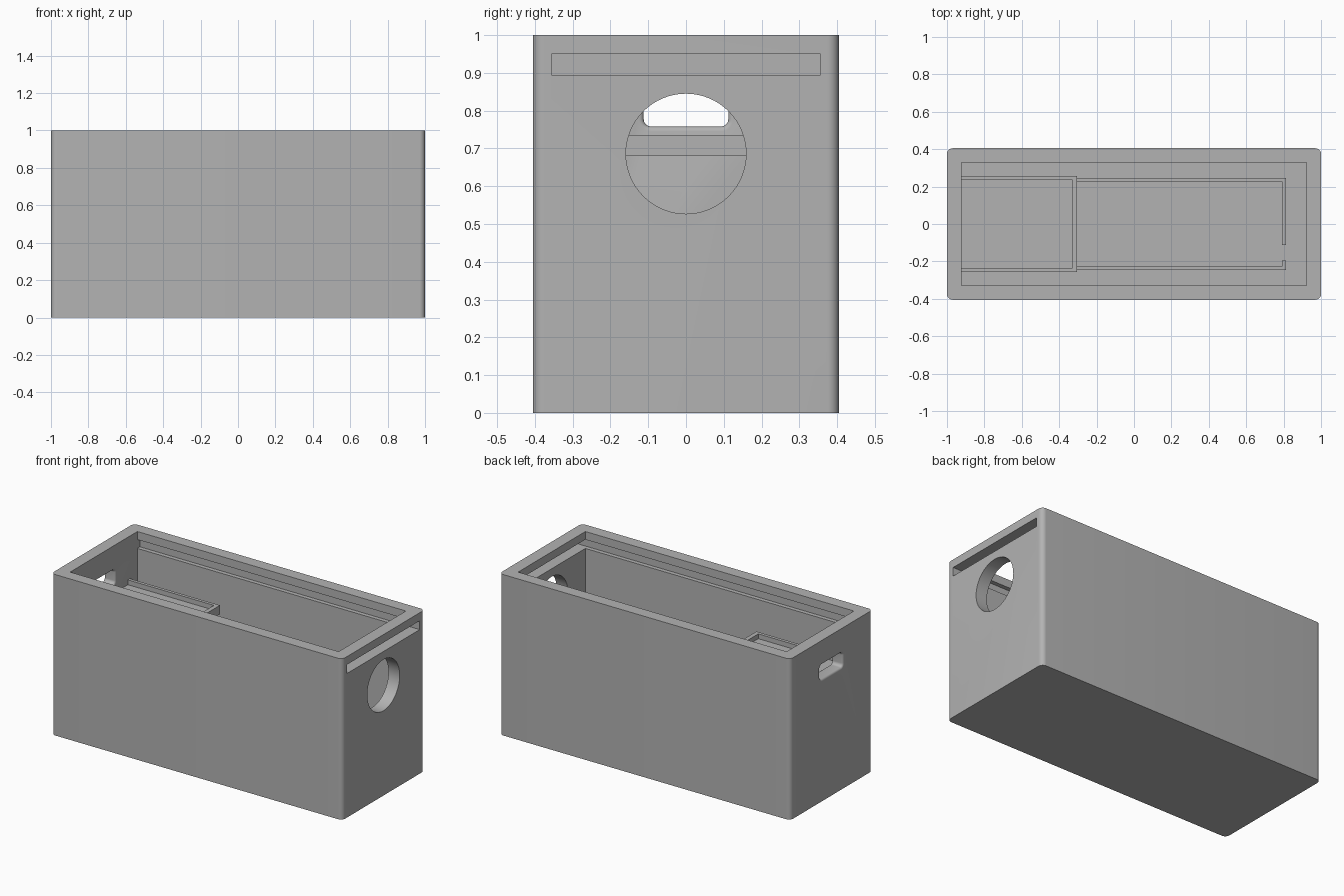
import bpy, bmesh, math

if "Cube" in bpy.data.objects:
    bpy.data.objects.remove(bpy.data.objects["Cube"])

grey = bpy.data.materials.new("plain_grey")
grey.diffuse_color = (0.45, 0.45, 0.45, 1)
grey.use_nodes = True
grey.node_tree.nodes["Principled BSDF"].inputs["Base Color"].default_value = grey.diffuse_color


def make_object(name, bm):
    bmesh.ops.recalc_face_normals(bm, faces=bm.faces)
    mesh = bpy.data.meshes.new(name)
    bm.to_mesh(mesh)
    bm.free()
    mesh.materials.append(grey)
    obj = bpy.data.objects.new(name, mesh)
    bpy.context.collection.objects.link(obj)
    return obj


def rounded_rect(half_w, half_h, radius, steps=8):
    """Outline of a rounded rectangle centred on the origin."""
    points = []
    for quarter, (sx, sy) in enumerate(((1, 1), (-1, 1), (-1, -1), (1, -1))):
        for i in range(steps + 1):
            a = math.pi / 2 * (quarter + i / steps)
            points.append((sx * (half_w - radius) + radius * math.cos(a),
                           sy * (half_h - radius) + radius * math.sin(a)))
    return points


def loft(name, rings):
    """Closed solid through rings of equal point count."""
    bm = bmesh.new()
    rows = [[bm.verts.new(p) for p in ring] for ring in rings]
    n = len(rows[0])
    for a, b in zip(rows, rows[1:]):
        for i in range(n):
            j = (i + 1) % n
            bm.faces.new((a[i], a[j], b[j], b[i]))
    bm.faces.new(rows[0])
    bm.faces.new(rows[-1])
    return make_object(name, bm)


def block(name, x0, x1, y0, y1, z0, z1):
    corners = ((x0, y0), (x1, y0), (x1, y1), (x0, y1))
    return loft(name, [[(x, y, z) for x, y in corners] for z in (z0, z1)])


def cut(target, cutter):
    mod = target.modifiers.new(cutter.name, 'BOOLEAN')
    mod.operation = 'DIFFERENCE'
    mod.solver = 'EXACT'
    mod.object = cutter
    bpy.context.view_layer.objects.active = target
    bpy.ops.object.modifier_apply(modifier=mod.name)
    bpy.data.objects.remove(cutter)


# Box body with rounded vertical corners
outline = rounded_rect(1.0, 0.405, 0.03)
box = loft("box_body", [[(x, y, z) for x, y in outline] for z in (0, 1)])

# Open cavity, and the lid channel that runs out through the right end
IN_X, IN_Y, FLOOR = 0.923, 0.33, 0.08
cut(box, block("cavity", -IN_X, IN_X, -IN_Y, IN_Y, FLOOR, 1.1))
cut(box, block("lid_channel", -IN_X, 1.1, -0.356, 0.356, 0.895, 0.95))

# Round opening in the right end
circle = [(0.159 * math.cos(2 * math.pi * i / 64), 0.159 * math.sin(2 * math.pi * i / 64))
          for i in range(64)]
cut(box, loft("round_opening", [[(x, y, z + 0.686) for y, z in circle] for x in (0.85, 1.1)]))

# Handle slot in the left end, softened on both wall faces
R = 0.013
sections = [(-1.05, R)]
sections += [(-1 + R * (1 - math.cos(t)), R * (1 - math.sin(t)))
             for t in (math.pi / 8 * k for k in range(5))]
sections += [(-1 - IN_X - x, f) for x, f in reversed(sections[1:])] + [(-0.87, R)]
cut(box, loft("handle_slot", [[(x, y, z + 0.803) for y, z in
                               rounded_rect(0.112 + f, 0.045 + f, 0.02 + f)]
                              for x, f in sections]))

# Raised shelf tray under the handle slot
tray = block("shelf_tray", -IN_X - 0.01, -0.304, -0.257, 0.257, 0.68, 0.735)
cut(tray, block("tray_recess", -IN_X, -0.331, -0.237, 0.237, 0.705, 0.8))

# Low floor ridge with a gap at the right end
for side, y in (("back", 0.237), ("front", -0.237)):
    block(side + "_floor_ridge", -IN_X - 0.01, 0.813, y - 0.01, y + 0.01, FLOOR - 0.01, FLOOR + 0.06)
for name, y0, y1 in (("long_end_ridge", -0.112, 0.228), ("short_end_ridge", -0.228, -0.196)):
    block(name, 0.79, 0.813, y0, y1, FLOOR - 0.01, FLOOR + 0.06)

# Smooth the curved parts, keep edges crisp
bpy.ops.object.select_all(action='DESELECT')
box.select_set(True)
bpy.context.view_layer.objects.active = box
bpy.ops.object.shade_smooth_by_angle(angle=math.radians(30))
